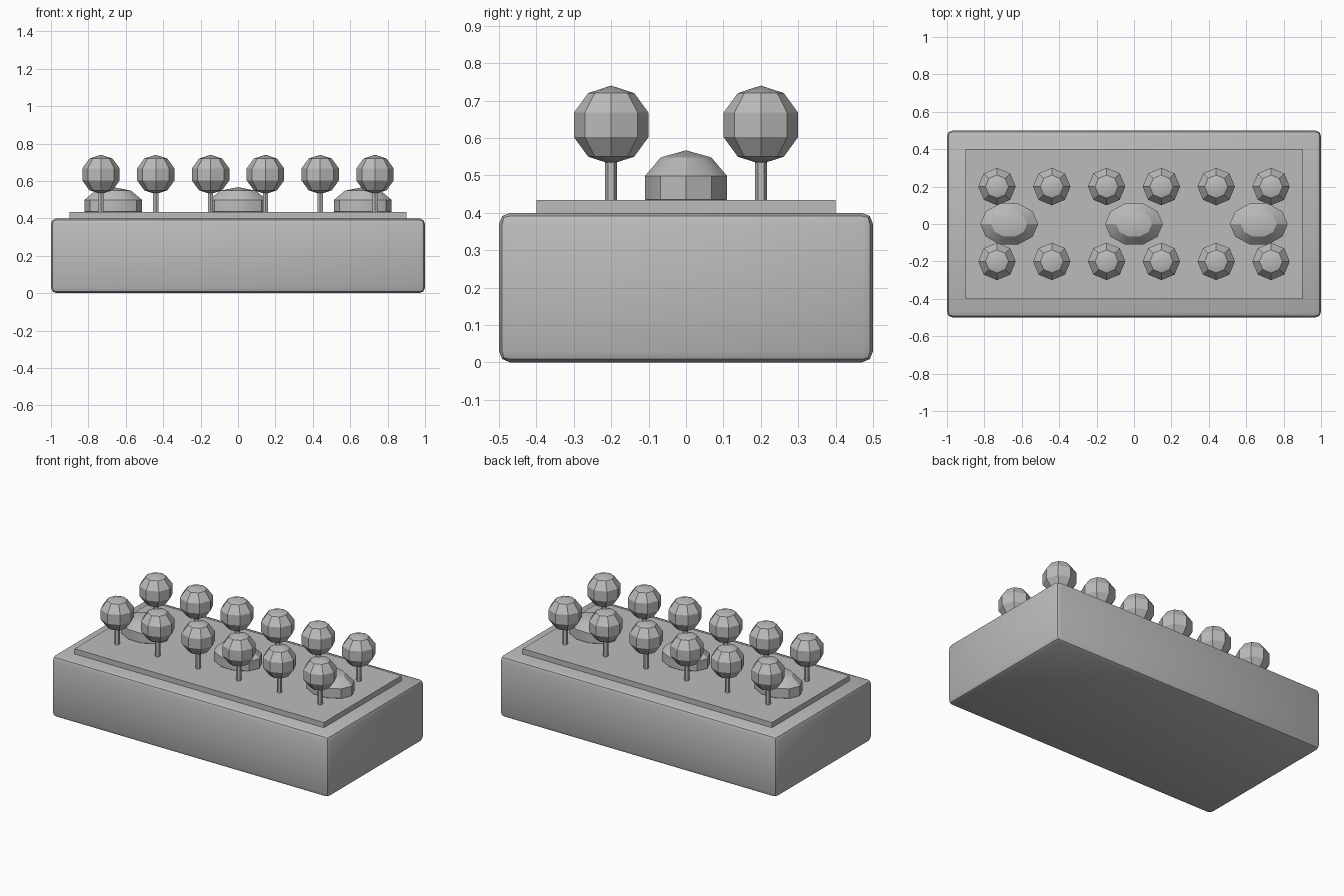
import bpy, bmesh
from math import radians, sin, cos, pi
from mathutils import Matrix

old = bpy.data.objects.get("Cube")
if old:
    bpy.data.objects.remove(old, do_unlink=True)

GREY = (0.5, 0.5, 0.5, 1.0)
mat = bpy.data.materials.new("plain grey")
mat.use_nodes = True
mat.diffuse_color = GREY
mat.node_tree.nodes["Principled BSDF"].inputs["Base Color"].default_value = GREY


def finish(bm, name, location):
    """Turn a bmesh into a named, shaded object."""
    bmesh.ops.recalc_face_normals(bm, faces=bm.faces)
    mesh = bpy.data.meshes.new(name)
    bm.to_mesh(mesh)
    bm.free()
    mesh.materials.append(mat)
    obj = bpy.data.objects.new(name, mesh)
    obj.location = location
    bpy.context.collection.objects.link(obj)
    bpy.ops.object.select_all(action="DESELECT")
    obj.select_set(True)
    bpy.context.view_layer.objects.active = obj
    bpy.ops.object.shade_smooth_by_angle(angle=radians(30))
    return obj


def box(name, size, bottom, bevel=0.0):
    bm = bmesh.new()
    bmesh.ops.create_cube(bm, size=1, matrix=Matrix.Diagonal((*size, 1)))
    if bevel:
        bmesh.ops.bevel(bm, geom=bm.edges[:], offset=bevel, segments=2,
                        profile=0.5, affect="EDGES")
    return finish(bm, name, (0, 0, bottom + size[2] / 2))


def ball(name, radii, location, sides, bands=5):
    """Low-poly ellipsoid, spun from a half circle."""
    bm = bmesh.new()
    arc = [bm.verts.new((sin(pi * i / bands), 0, cos(pi * i / bands)))
           for i in range(bands + 1)]
    edges = [bm.edges.new(pair) for pair in zip(arc, arc[1:])]
    bmesh.ops.spin(bm, geom=arc + edges, cent=(0, 0, 0), axis=(0, 0, 1),
                   angle=2 * pi, steps=sides, use_duplicate=False)
    bmesh.ops.remove_doubles(bm, verts=bm.verts, dist=0.001)
    bmesh.ops.scale(bm, vec=radii, verts=bm.verts)
    return finish(bm, name, location)


def trunk(name, radius, x, y, bottom, top):
    bm = bmesh.new()
    bmesh.ops.create_cone(bm, cap_ends=True, segments=6, radius1=radius,
                          radius2=radius, depth=top - bottom)
    return finish(bm, name, (x, y, (bottom + top) / 2))


# Planter and soil
box("planter_box", (2, 1, 0.4), 0, bevel=0.03)
box("soil_slab", (1.8, 0.8, 0.034), 0.4)

# Two rows of small trees
for row, y in (("front", -0.2), ("back", 0.2)):
    for i in range(6):
        x = (i - 2.5) * 0.293
        trunk(f"{row}_tree_trunk_{i + 1}", 0.016, x, y, 0.42, 0.56)
        ball(f"{row}_tree_crown_{i + 1}", (0.105, 0.105, 0.105), (x, y, 0.635), 8)

# Bushes along the middle
for i in range(3):
    ball(f"bush_{i + 1}", (0.163, 0.1215, 0.1), ((i - 1) * 0.667, 0, 0.467), 10)
